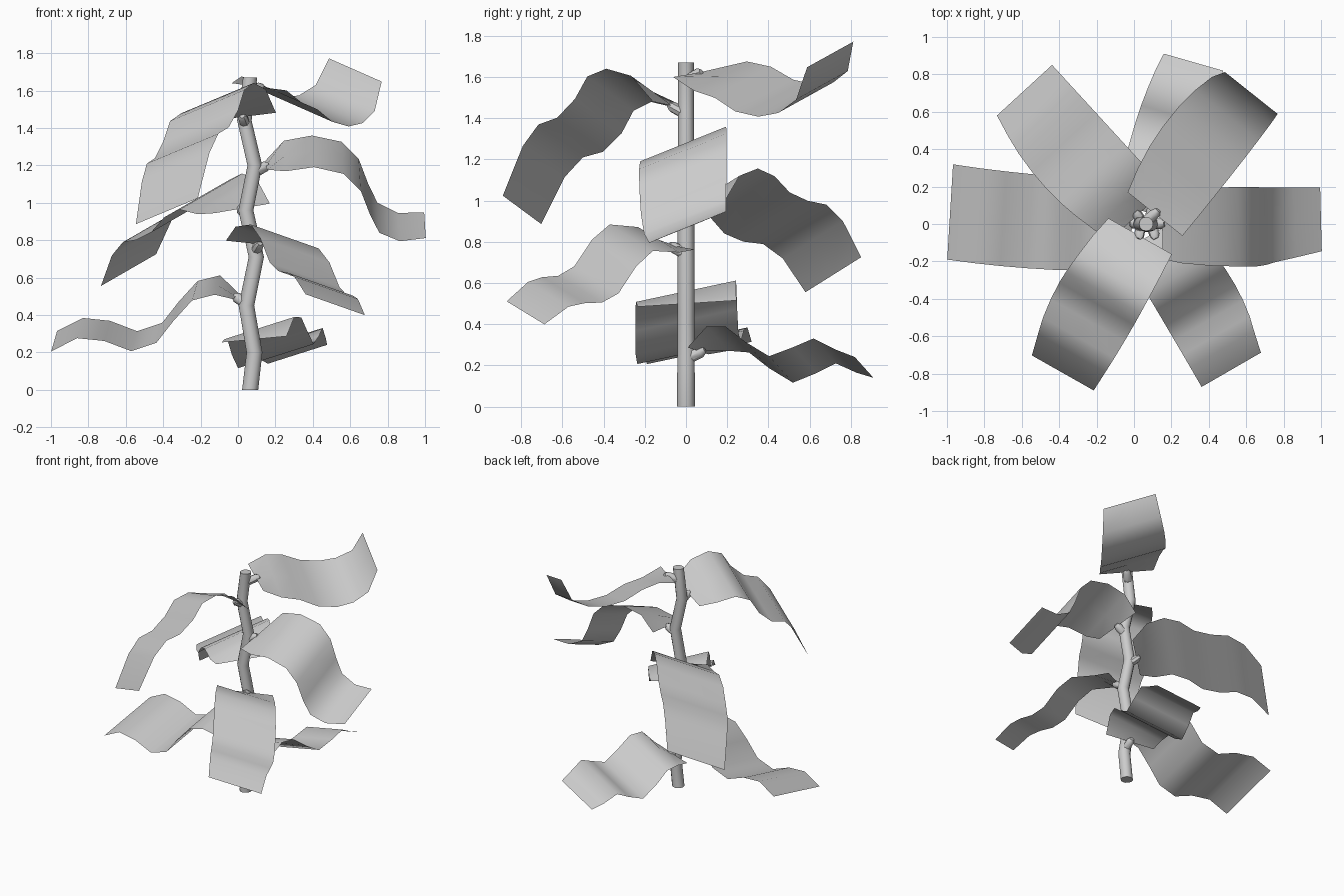
import bpy, bmesh
from math import sin, cos, tan, pi, radians
from mathutils import Vector

if "Cube" in bpy.data.objects:
    bpy.data.objects.remove(bpy.data.objects["Cube"])

STEM = [(0.065, 0), (0.088, .20), (0.045, .45), (0.098, .71), (0.042, .96),
        (0.09, 1.20), (0.034, 1.44), (0.065, 1.67)]


def finish(bm, name, angle=40):
    bmesh.ops.recalc_face_normals(bm, faces=bm.faces)
    me = bpy.data.meshes.new(name)
    bm.to_mesh(me)
    bm.free()
    ob = bpy.data.objects.new(name, me)
    bpy.context.collection.objects.link(ob)
    bpy.ops.object.select_all(action='DESELECT')
    ob.select_set(True)
    bpy.context.view_layer.objects.active = ob
    bpy.ops.object.shade_smooth_by_angle(angle=radians(angle))
    return ob


def tube(name, rings, n):
    """rings: list of (centre, axis_u, axis_v, radius)"""
    bm = bmesh.new()
    rows = [[bm.verts.new(c + (u * cos(2 * pi * i / n) + v * sin(2 * pi * i / n)) * r)
             for i in range(n)] for c, u, v, r in rings]
    for a, b in zip(rows, rows[1:]):
        for i in range(n):
            j = (i + 1) % n
            bm.faces.new((a[i], a[j], b[j], b[i]))
    bm.faces.new(rows[0][::-1])
    bm.faces.new(rows[-1])
    return finish(bm, name)


def stem_x(z):
    for (x0, z0), (x1, z1) in zip(STEM, STEM[1:]):
        if z <= z1:
            return x0 + (x1 - x0) * (z - z0) / (z1 - z0)
    return STEM[-1][0]


def leaf(name, azimuth, roll, bow, widths, profile):
    """Wavy strip running outward; profile is (distance, height), widths are half
    widths, bow is the sideways bulge. The strip is nearly level at its root."""
    a = radians(azimuth)
    out = Vector((cos(a), sin(a), 0))
    left = Vector((-sin(a), cos(a), 0))
    w0, wm, w1 = widths
    bm = bmesh.new()
    rows = []
    for k, (r, z) in enumerate(profile):
        t = k / (len(profile) - 1)
        w = w0 * (1 - t) * (1 - 2 * t) + wm * 4 * t * (1 - t) + w1 * t * (2 * t - 1)
        side = left + Vector((0, 0, tan(radians(roll)) * (1 if k else .3)))
        c = Vector((0.07, 0, z)) + out * r + left * bow * 4 * t * (1 - t)
        rows.append([bm.verts.new(c + side * w * s) for s in (-1, 0, 1)])
    for p, q in zip(rows, rows[1:]):
        for i in range(2):
            bm.faces.new((p[i], q[i], q[i + 1], p[i + 1]))
    finish(bm, name + "_leaf", 80)

    # short stalk joining the leaf to the stem
    z = profile[0][1]
    start = Vector((stem_x(z - .04), 0, z - .04))
    end = Vector((0.07, 0, z + .005)) + out * .095
    d = (end - start).normalized()
    v = d.cross(left)
    tube(name + "_stalk", [(start, left, v, .03), (end - d * .02, left, v, .028),
                           (end, left, v, .015)], 8)


# Zigzag main stem
X, Y = Vector((1, 0, 0)), Vector((0, 1, 0))
tube("stem", [(Vector((x, 0, z)), X, Y, .043 - .003 * z) for x, z in STEM], 12)

# Leaves from bottom to top
leaf("back_low", 74, -17, 0, (.18, .21, .165),
     [(.06, .27), (.16, .33), (.26, .325), (.36, .25), (.48, .18),
      (.60, .225), (.70, .27), (.81, .22), (.90, .19)])
leaf("left_low", 176.5, -12, .025, (.24, .25, .255),
     [(.08, .50), (.18, .56), (.30, .53), (.40, .42), (.49, .305),
      (.625, .26), (.77, .315), (.915, .33), (1.055, .26)])
leaf("front_right", -60, -17, .03, (.19, .215, .183),
     [(.06, .78), (.16, .81), (.32, .82), (.42, .745), (.52, .615),
      (.61, .57), (.70, .565), (.78, .545), (.90, .455)])
leaf("back_left", 132.5, -23, .035, (.2, .235, .2),
     [(.07, .97), (.17, 1.03), (.29, 1.06), (.40, 1.02), (.50, .94),
      (.62, .90), (.74, .885), (.85, .81), (.97, .64)])
leaf("right_high", 1.5, 22, -.03, (.19, .212, .17),
     [(.08, 1.20), (.18, 1.25), (.33, 1.275), (.49, 1.24), (.58, 1.15),
      (.63, 1.02), (.68, .92), (.79, .87), (.93, .88)])
leaf("front_left", 240.5, 20, -.025, (.195, .23, .19),
     [(.075, 1.46), (.195, 1.53), (.33, 1.56), (.435, 1.52), (.504, 1.41),
      (.604, 1.32), (.71, 1.29), (.80, 1.19), (.915, .955)])
leaf("back_right_top", 51.5, 19, .035, (.187, .225, .18),
     [(.068, 1.62), (.20, 1.605), (.33, 1.575), (.46, 1.51), (.60, 1.485),
      (.72, 1.50), (.83, 1.56), (.895, 1.71)])
